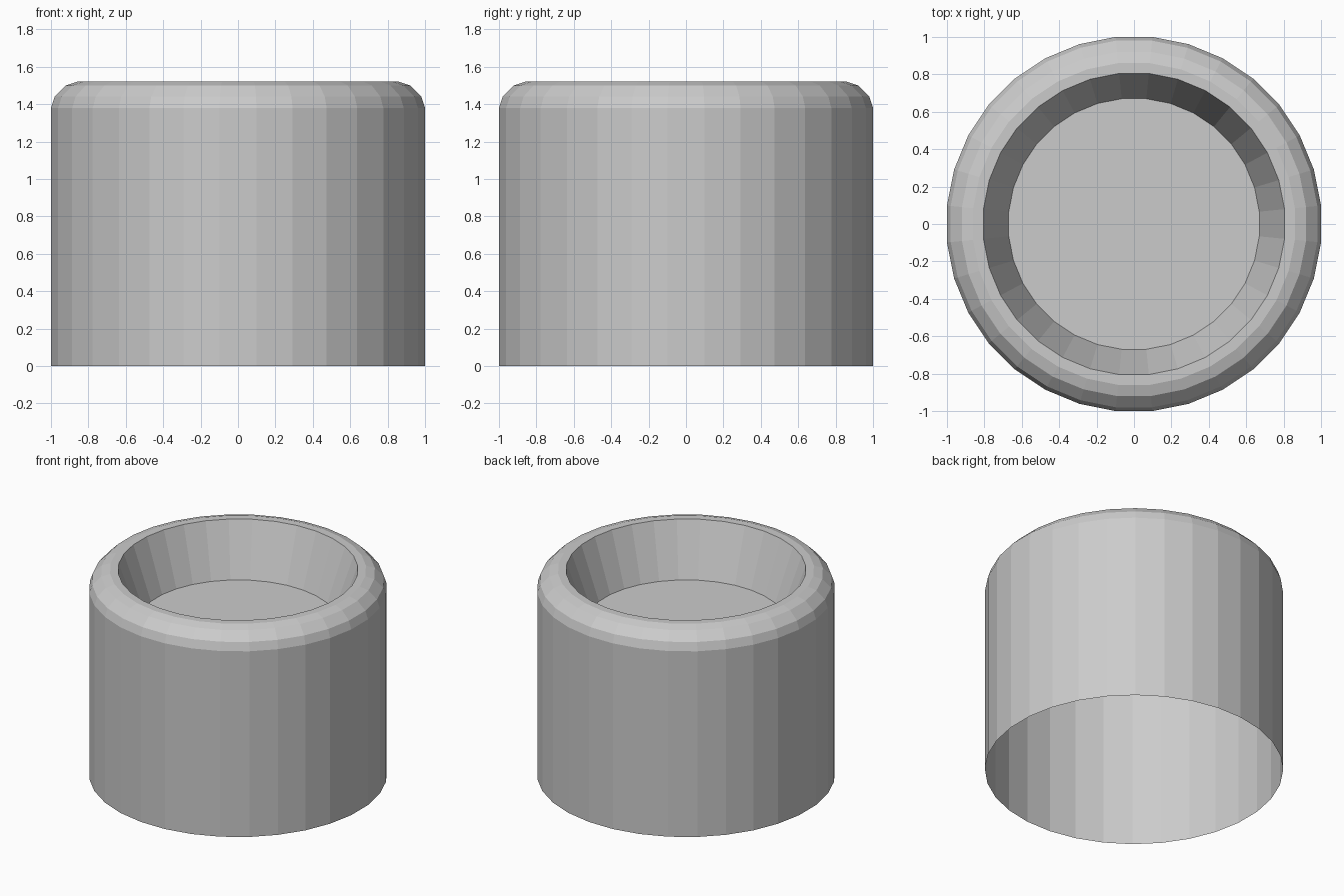
import bpy, bmesh, math

if "Cube" in bpy.data.objects:
    bpy.data.objects.remove(bpy.data.objects["Cube"])

SIDES = 32

# Profile (apothem, height): open bottom, outer wall, rounded rim, tapered recess
profile = [(1.0, 0.0), (1.0, 1.38), (0.98, 1.44), (0.92, 1.50),
           (0.86, 1.52), (0.805, 1.52), (0.67, 1.13)]

bm = bmesh.new()
rings = []
for r, z in profile:
    radius = r / math.cos(math.pi / SIDES)
    rings.append([bm.verts.new((radius * math.cos((i + 0.5) * math.tau / SIDES),
                                radius * math.sin((i + 0.5) * math.tau / SIDES), z))
                  for i in range(SIDES)])

# Walls and rim
for low, high in zip(rings, rings[1:]):
    for i in range(SIDES):
        j = (i + 1) % SIDES
        bm.faces.new((low[i], low[j], high[j], high[i]))

# Recess floor
bm.faces.new(rings[-1])

mesh = bpy.data.meshes.new("round_cup")
bm.to_mesh(mesh)
bm.free()
cup = bpy.data.objects.new("round_cup", mesh)
bpy.context.collection.objects.link(cup)
